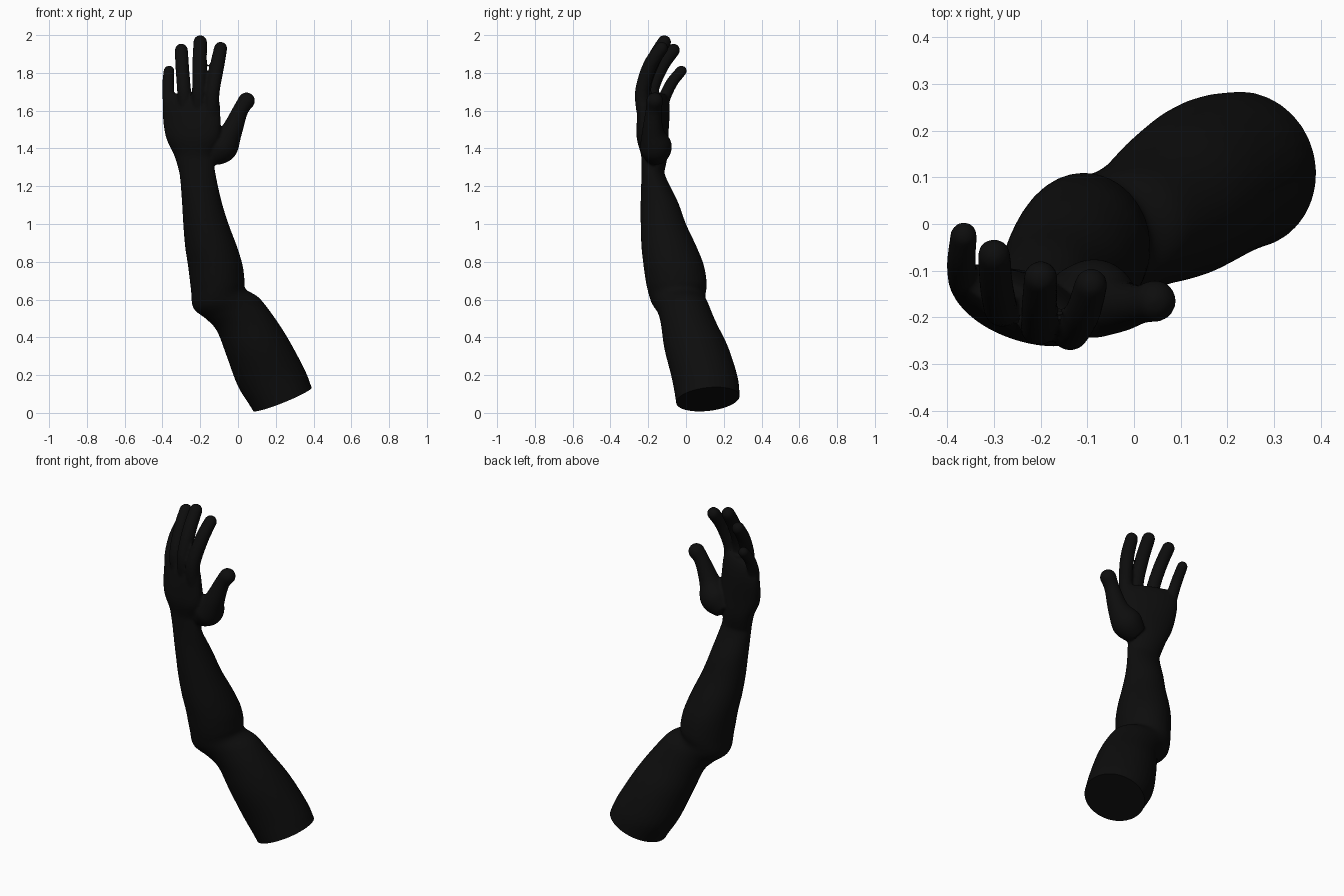
import bpy, bmesh, math
from mathutils import Vector

if "Cube" in bpy.data.objects:
    bpy.data.objects.remove(bpy.data.objects["Cube"])

SIDES = 32


def smooth_path(rows, steps=6):
    """Catmull-Rom interpolation of rows of numbers."""
    rows = [Vector(r) for r in rows]
    out = []
    for i in range(len(rows) - 1):
        a, b = rows[max(i - 1, 0)], rows[i]
        c, d = rows[i + 1], rows[min(i + 2, len(rows) - 1)]
        for s in range(steps):
            t = s / steps
            out.append(0.5 * (2 * b + (c - a) * t + (2 * a - 5 * b + 4 * c - d) * t * t
                              + (3 * b - a - 3 * c + d) * t ** 3))
    return out + [rows[-1]]


def loft(bm, rings):
    """Closed skin over rings given as (centre, half axis u, half axis v)."""
    loops = []
    for c, u, v in rings:
        loops.append([bm.verts.new(c + u * math.cos(a) + v * math.sin(a))
                      for a in (2 * math.pi * k / SIDES for k in range(SIDES))])
    for p, q in zip(loops, loops[1:]):
        for k in range(SIDES):
            n = (k + 1) % SIDES
            bm.faces.new((p[k], p[n], q[n], q[k]))
    bm.faces.new(loops[0][::-1])
    bm.faces.new(loops[-1])


def limb(bm, rows):
    """Rows: left point, right point, half depth."""
    rings = []
    for r in smooth_path(rows):
        left, right = Vector(r[0:3]), Vector(r[3:6])
        u = (right - left) / 2
        v = Vector((0, 0, 1)).cross(u).normalized() * r[6]
        rings.append(((left + right) / 2, u, v))
    loft(bm, rings)


def digit(bm, rows):
    """Rows: centre and radius; the last one gets a round tip."""
    path = smooth_path(rows)
    pts = [(Vector(p[0:3]), p[3]) for p in path]
    rings = []
    for i, (c, r) in enumerate(pts):
        t = (pts[min(i + 1, len(pts) - 1)][0] - pts[max(i - 1, 0)][0]).normalized()
        u = Vector((0, 1, 0)).cross(t).normalized()
        rings.append((c, u * r, t.cross(u) * r))
    for a in (0.3, 0.6, 0.9, 1.2, 1.45):
        rings.append((c + t * r * math.sin(a), u * r * math.cos(a), t.cross(u) * r * math.cos(a)))
    loft(bm, rings)


bm = bmesh.new()

# upper arm, elbow, forearm and wrist
limb(bm, [
    (.117, .126, -.08, .427, .126, .043, .17),
    (.08, .115, .01, .39, .115, .135, .17),
    (0, .10, .14, .355, .10, .225, .175),
    (-.06, .055, .30, .27, .055, .385, .17),
    (-.11, .015, .43, .19, .015, .51, .148),
    (-.165, -.04, .495, .11, .01, .61, .138),
    (-.235, -.065, .555, .04, -.02, .655, .145),
    (-.25, -.05, .66, .035, -.05, .70, .16),
    (-.265, -.065, .78, .025, -.065, .78, .16),
    (-.28, -.09, .88, -.005, -.09, .88, .146),
    (-.29, -.12, 1.0, -.05, -.12, 1.0, .12),
    (-.297, -.142, 1.12, -.087, -.142, 1.12, .098),
    (-.31, -.16, 1.27, -.12, -.19, 1.27, .06),
    (-.335, -.14, 1.36, -.13, -.20, 1.36, .062),
])
# palm
limb(bm, [
    (-.31, -.16, 1.27, -.12, -.19, 1.27, .058),
    (-.335, -.135, 1.36, -.13, -.20, 1.36, .065),
    (-.38, -.13, 1.46, -.095, -.225, 1.46, .073),
    (-.397, -.11, 1.58, -.095, -.235, 1.58, .064),
    (-.393, -.105, 1.65, -.10, -.235, 1.65, .05),
    (-.375, -.11, 1.69, -.12, -.225, 1.69, .03),
])
# index, middle, ring and little fingers, then thumb
for rows in (
    [(-.14, -.22, 1.58, .04), (-.135, -.232, 1.70, .038), (-.11, -.19, 1.84, .038), (-.092, -.13, 1.93, .035)],
    [(-.205, -.20, 1.58, .04), (-.205, -.222, 1.72, .038), (-.203, -.175, 1.86, .038), (-.2, -.115, 1.964, .036)],
    [(-.275, -.17, 1.58, .04), (-.285, -.182, 1.70, .037), (-.295, -.13, 1.83, .036), (-.3, -.067, 1.92, .035)],
    [(-.35, -.125, 1.55, .036), (-.365, -.122, 1.64, .033), (-.37, -.08, 1.74, .031), (-.365, -.025, 1.81, .029)],
    [(-.15, -.16, 1.36, .06), (-.085, -.16, 1.41, .085), (-.035, -.175, 1.49, .058),
     (.012, -.172, 1.60, .042), (.045, -.165, 1.652, .045)],
):
    digit(bm, rows)

mesh = bpy.data.meshes.new("arm")
bm.to_mesh(mesh)
bm.free()
arm = bpy.data.objects.new("arm", mesh)
bpy.context.collection.objects.link(arm)
bpy.context.view_layer.objects.active = arm
arm.select_set(True)

# fuse the parts into one skin
fuse = arm.modifiers.new("fuse", 'REMESH')
fuse.mode = 'VOXEL'
fuse.voxel_size = 0.008
soften = arm.modifiers.new("soften", 'SMOOTH')
soften.factor = 0.5
soften.iterations = 4
for name in ("fuse", "soften"):
    bpy.ops.object.modifier_apply(modifier=name)

# flat cut at the upper arm
bm = bmesh.new()
bm.from_mesh(arm.data)
cut = bmesh.ops.bisect_plane(bm, geom=bm.verts[:] + bm.edges[:] + bm.faces[:],
                             plane_co=(.235, .115, .072), plane_no=(-.37, -.11, .92),
                             clear_inner=True)
rim = [e for e in cut["geom_cut"] if isinstance(e, bmesh.types.BMEdge)]
bmesh.ops.holes_fill(bm, edges=rim, sides=0)
bmesh.ops.recalc_face_normals(bm, faces=bm.faces[:])
bm.to_mesh(arm.data)
bm.free()

black = bpy.data.materials.new("black")
black.diffuse_color = (.004, .004, .004, 1)
black.use_nodes = True
black.node_tree.nodes["Principled BSDF"].inputs["Base Color"].default_value = black.diffuse_color
arm.data.materials.clear()
arm.data.materials.append(black)
bpy.ops.object.shade_smooth_by_angle(angle=math.radians(40))
